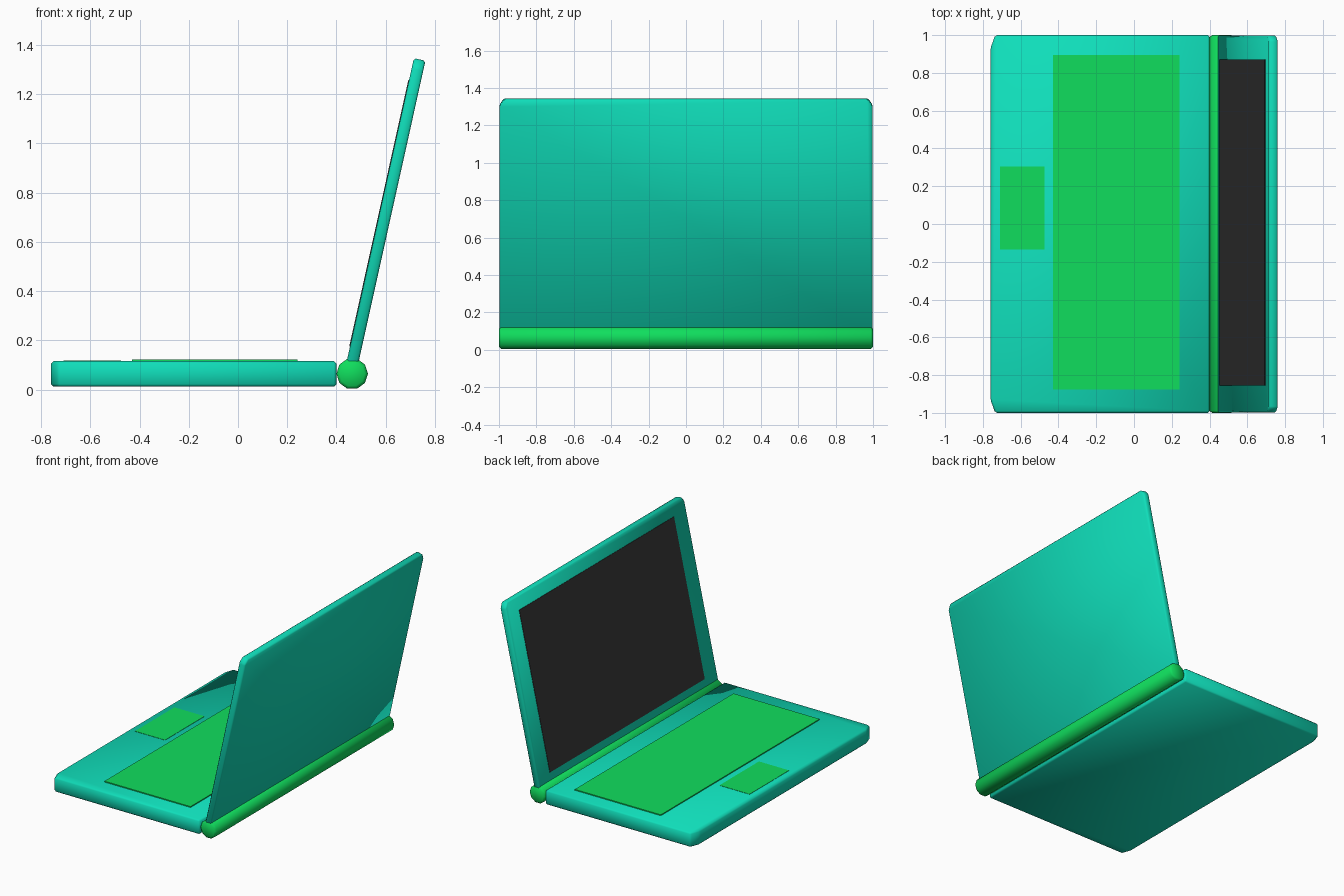
import bpy, bmesh, math
from mathutils import Matrix, Vector

if "Cube" in bpy.data.objects:
    bpy.data.objects.remove(bpy.data.objects["Cube"])


def material(name, rgb):
    m = bpy.data.materials.new(name)
    m.diffuse_color = (*rgb, 1)
    m.use_nodes = True
    m.node_tree.nodes["Principled BSDF"].inputs["Base Color"].default_value = m.diffuse_color
    return m


teal = material("teal", (0.005, 0.73, 0.49))
green = material("green", (0.005, 0.73, 0.11))
dark = material("dark grey", (0.038, 0.038, 0.038))


def slab(name, outline, z0, z1, mat, bevel=0.0, matrix=None):
    """Extrude a flat outline from z0 to z1, with softened edges."""
    bm = bmesh.new()
    face = bm.faces.new([bm.verts.new((x, y, z0)) for x, y in outline])
    ext = bmesh.ops.extrude_face_region(bm, geom=[face])
    for v in ext["geom"]:
        if isinstance(v, bmesh.types.BMVert):
            v.co.z = z1
    bmesh.ops.recalc_face_normals(bm, faces=bm.faces)
    if bevel:
        bmesh.ops.bevel(bm, geom=bm.edges[:], offset=bevel, segments=1,
                        affect='EDGES', profile=0.5)
    if matrix:
        bm.transform(matrix)
    return finish(name, bm, mat)


def finish(name, bm, mat):
    me = bpy.data.meshes.new(name)
    bm.to_mesh(me)
    bm.free()
    me.materials.append(mat)
    ob = bpy.data.objects.new(name, me)
    bpy.context.collection.objects.link(ob)
    bpy.ops.object.select_all(action='DESELECT')
    ob.select_set(True)
    bpy.context.view_layer.objects.active = ob
    bpy.ops.object.shade_smooth_by_angle(angle=math.radians(50))
    return ob


def rect(x0, x1, y0, y1):
    return [(x0, y0), (x1, y0), (x1, y1), (x0, y1)]


# Base with clipped front corners
slab("base", [(-0.735, -1), (0.40, -1), (0.40, 1), (-0.735, 1),
              (-0.76, 0.93), (-0.76, -0.93)], 0.012, 0.115, teal, 0.01)

# Keyboard and touchpad plates
slab("keyboard", rect(-0.43, 0.242, -0.875, 0.895), 0.114, 0.122, green)
slab("touchpad", rect(-0.71, -0.475, -0.135, 0.305), 0.112, 0.117, green)

# Hinge barrel along y
bm = bmesh.new()
bmesh.ops.create_cone(bm, cap_ends=True, segments=10, radius1=0.064,
                      radius2=0.064, depth=2)
rims = [e for e in bm.edges if abs(e.verts[0].co.z - e.verts[1].co.z) < 0.01]
bmesh.ops.bevel(bm, geom=rims, offset=0.012, segments=1, affect='EDGES')
bm.transform(Matrix.Translation((0.464, 0, 0.064))
             @ Matrix.Rotation(math.pi / 2, 4, 'X')
             @ Matrix.Rotation(math.radians(18), 4, 'Z'))
finish("hinge", bm, green)

# Leaning lid: local x runs up the lid, local z points at the user
up = Vector((0.2165, 0, 0.9763))
out = up.cross(Vector((0, 1, 0)))
lean = Matrix(((up.x, 0, out.x, 0.434), (0, 1, 0, 0),
               (up.z, 0, out.z, 0.08), (0, 0, 0, 1)))
slab("lid", [(0, -0.998), (1.262, -0.998), (1.297, -0.973), (1.297, 0.973),
             (1.262, 0.998), (0, 0.998)], -0.048, 0, teal, 0.008, lean)

# Dark display panel
slab("display", rect(0.097, 1.205, -0.855, 0.87), -0.002, 0.003, dark,
     0, lean)
